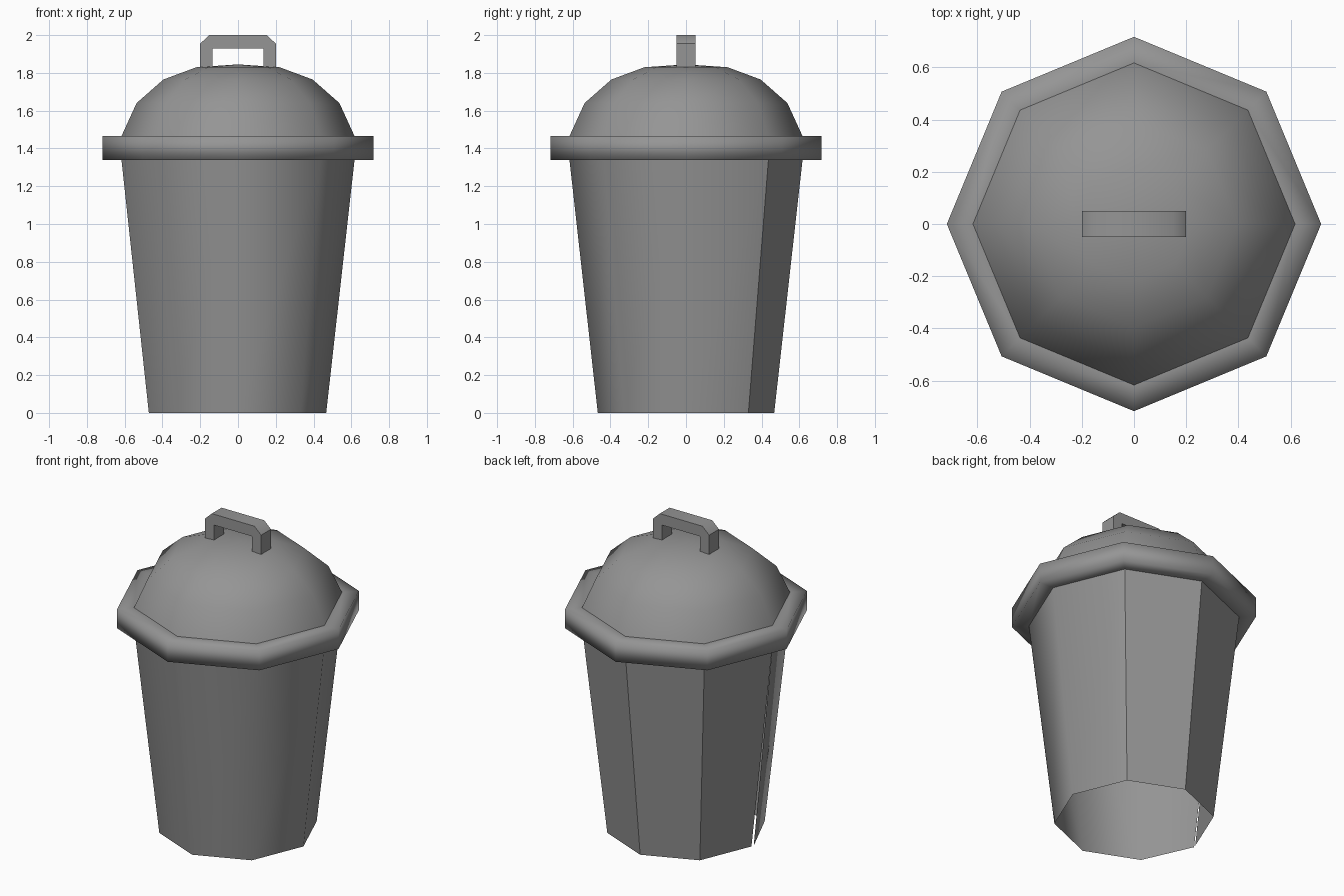
import bpy, bmesh, math

if "Cube" in bpy.data.objects:
    bpy.data.objects.remove(bpy.data.objects["Cube"])

SIDES = 8
SMOOTH = math.radians(46)   # edges sharper than this stay crisp

grey = bpy.data.materials.new("dark_grey")
grey.diffuse_color = (0.3, 0.3, 0.3, 1)
grey.use_nodes = True
grey.node_tree.nodes["Principled BSDF"].inputs["Base Color"].default_value = grey.diffuse_color


def finish(name, bm):
    for f in bm.faces:
        f.smooth = True
    for e in bm.edges:
        if len(e.link_faces) == 2 and e.calc_face_angle() > SMOOTH:
            e.smooth = False
    me = bpy.data.meshes.new(name)
    bm.to_mesh(me)
    bm.free()
    me.materials.append(grey)
    ob = bpy.data.objects.new(name, me)
    bpy.context.collection.objects.link(ob)
    return ob


def column(bm, profile, angle):
    return [bm.verts.new((r * math.cos(angle), r * math.sin(angle), z)) for r, z in profile]


def skin(bm, a, b):
    for i in range(len(a) - 1):
        bm.faces.new((a[i], b[i], b[i + 1], a[i + 1]))


def lathe(name, profile, apex=None):
    bm = bmesh.new()
    cols = [column(bm, profile, math.tau * i / SIDES) for i in range(SIDES)]
    tip = bm.verts.new((0, 0, apex)) if apex else None
    for i in range(SIDES):
        a, b = cols[i], cols[(i + 1) % SIDES]
        skin(bm, a, b)
        if tip:
            bm.faces.new((a[-1], b[-1], tip))
    return finish(name, bm)


# Tapered open body: an octagonal sheet with a narrow seam on the left corner
bm = bmesh.new()
cols = [column(bm, [(0.467, 0), (0.617, 1.34)], math.pi + math.tau * i / SIDES)
        for i in range(SIDES + 1)]
cols[0][0].co.x -= 0.005
cols[0][0].co.y -= 0.016
for a, b in zip(cols, cols[1:]):
    skin(bm, a, b)
# Crisp creases on the back corners, soft shading elsewhere
for i in (5, 6, 7):
    bm.edges.get(cols[i]).smooth = False
finish("bin_body", bm)

# Lid rim band
lathe("lid_rim", [(0.617, 1.34), (0.717, 1.34), (0.717, 1.465), (0.617, 1.465)])

# Domed lid
lathe("lid_dome", [(0.617, 1.465), (0.537, 1.64), (0.395, 1.765), (0.22, 1.83)], 1.845)

# Handle: chamfered arch outline extruded along y, legs sunk into the dome
half = [(0.135, 1.81), (0.2, 1.81), (0.2, 1.955), (0.152, 2.0)]
outline = half + [(-x, z) for x, z in reversed(half)] + [(-0.135, 1.93), (0.135, 1.93)]
bm = bmesh.new()
face = bm.faces.new([bm.verts.new((x, -0.05, z)) for x, z in outline])
ext = bmesh.ops.extrude_face_region(bm, geom=[face])
for v in ext["geom"]:
    if isinstance(v, bmesh.types.BMVert):
        v.co.y = 0.05
bmesh.ops.recalc_face_normals(bm, faces=bm.faces)
finish("lid_handle", bm)
